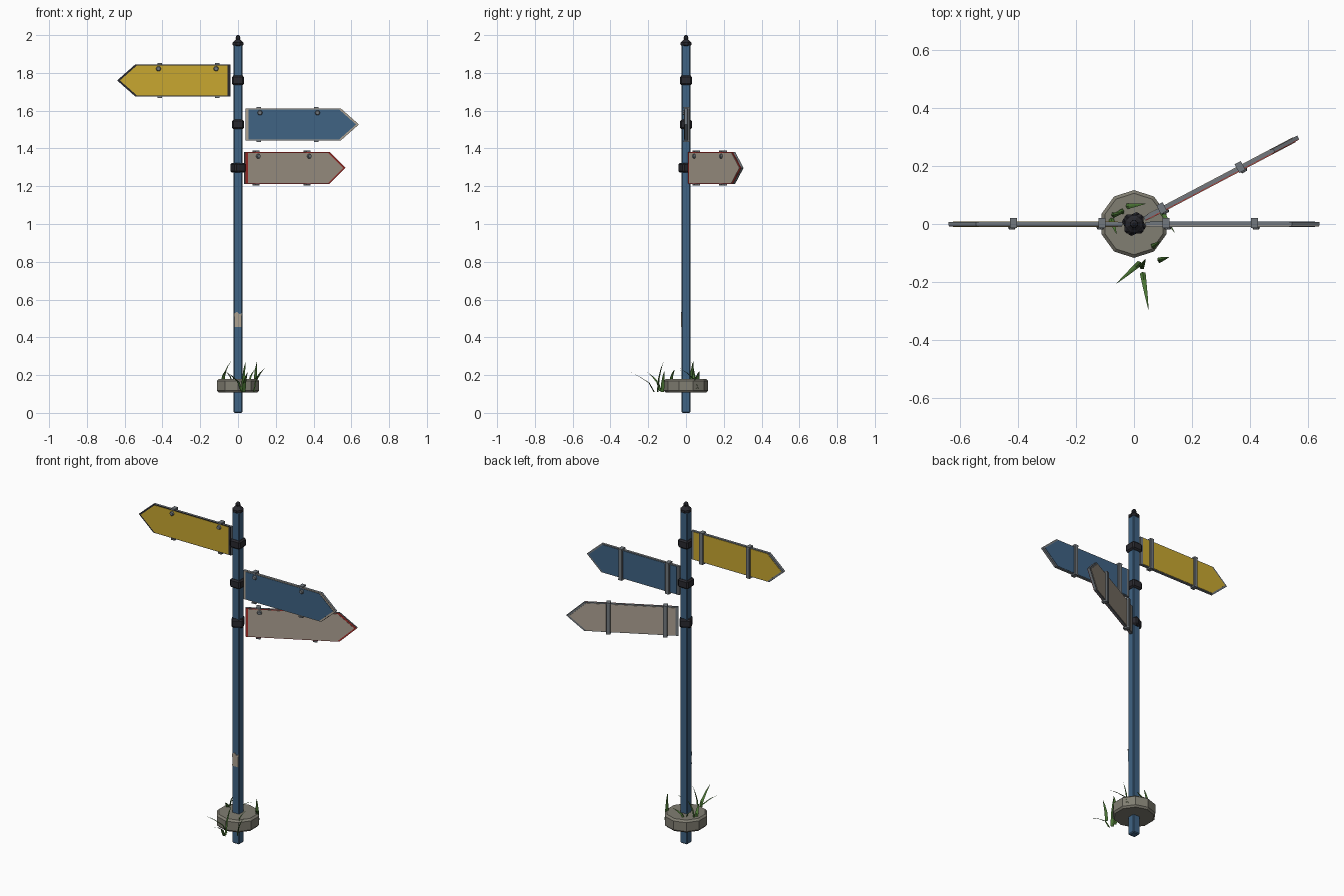
import bpy, bmesh, math
from mathutils import Matrix, Vector

if "Cube" in bpy.data.objects:
    bpy.data.objects.remove(bpy.data.objects["Cube"])


def mat(name, c):
    m = bpy.data.materials.new(name)
    m.diffuse_color = (*c, 1)
    m.use_nodes = True
    m.node_tree.nodes["Principled BSDF"].inputs["Base Color"].default_value = m.diffuse_color
    return m


BLUE = mat("blue paint", (.05, .125, .23))
YELLOW = mat("yellow paint", (.58, .39, .03))
BEIGE = mat("beige paint", (.42, .36, .29))
RED = mat("red paint", (.40, .03, .025))
BLACK = mat("black iron", (.022, .022, .028))
GREY = mat("grey steel", (.17, .19, .21))
STONE = mat("stone", (.22, .21, .17))
GREEN = mat("grass green", (.07, .18, .035))


def finish(bm, name, material, matrix=Matrix(), bevel=0):
    if bevel:
        bmesh.ops.bevel(bm, geom=bm.edges[:], offset=bevel, segments=1, affect='EDGES')
    bmesh.ops.recalc_face_normals(bm, faces=bm.faces[:])
    me = bpy.data.meshes.new(name)
    bm.to_mesh(me)
    bm.free()
    me.materials.append(material)
    ob = bpy.data.objects.new(name, me)
    bpy.context.collection.objects.link(ob)
    ob.matrix_world = matrix
    return ob


def box(name, material, size, loc, matrix=Matrix(), bevel=0):
    bm = bmesh.new()
    bmesh.ops.create_cube(bm, size=1)
    bmesh.ops.scale(bm, vec=size, verts=bm.verts)
    bmesh.ops.translate(bm, vec=loc, verts=bm.verts)
    return finish(bm, name, material, matrix, bevel)


def plate(name, material, outline, y0, y1, matrix=Matrix()):
    """Extrude an x-z outline from y0 to y1."""
    bm = bmesh.new()
    f = bm.faces.new([bm.verts.new((x, y0, z)) for x, z in outline])
    r = bmesh.ops.extrude_face_region(bm, geom=[f])
    vs = [v for v in r['geom'] if isinstance(v, bmesh.types.BMVert)]
    bmesh.ops.translate(bm, vec=(0, y1 - y0, 0), verts=vs)
    return finish(bm, name, material, matrix)


def lathe(name, material, profile, n, turn=0):
    bm = bmesh.new()
    rings = [[bm.verts.new((r * math.cos(turn + 2 * math.pi * i / n),
                            r * math.sin(turn + 2 * math.pi * i / n), z))
              for i in range(n)] for r, z in profile]
    for a, b in zip(rings, rings[1:]):
        for i in range(n):
            bm.faces.new((a[i], a[(i + 1) % n], b[(i + 1) % n], b[i]))
    bm.faces.new(rings[0][::-1])
    bm.faces.new(rings[-1])
    return finish(bm, name, material)


# post, finial and stone footing
box("post", BLUE, (.046, .046, 1.95), (0, 0, .975), bevel=.005)
lathe("finial", BLACK, [(.024, 1.942), (.031, 1.947), (.031, 1.96), (.023, 1.966),
                        (.012, 1.978), (.014, 1.985), (.011, 1.994), (.004, 2.0)], 8, math.pi / 8)
lathe("stone_footing", STONE, [(.108, .108), (.117, .118), (.117, .17), (.106, .18)], 10, math.pi / 2)

# worn patch on the post front
plate("worn_patch", BEIGE, [(-.019, .455), (.019, .455), (.019, .51), (.023, .53), (.008, .522),
                            (-.006, .535), (-.022, .525), (-.018, .5)], -.0265, -.0225)


# arrow signs
def arrow(s):
    """Arrow outline scaled about its own centre."""
    pts = [(.04, -.084), (.545, -.084), (.64, 0), (.545, .084), (.04, .084)]
    return [(.34 + (x - .34) * s, z * s) for x, z in pts]


def sign(label, z, matrix, panel, border, straps):
    m = Matrix.Translation((0, 0, z)) @ matrix
    front = -1
    plate(label + "_sign_core", GREY, arrow(1), -.006, .007, m)
    plate(label + "_sign_border", border, arrow(.995), -.0085, -.006, m)
    plate(label + "_sign_front", panel, arrow(.95), -.0105, -.0085, m)
    plate(label + "_sign_back", panel, arrow(.95), .007, .009, m)
    for i, x in enumerate(straps):
        tag = f"{label}_strap_{i + 1}"
        box(tag, GREY, (.024, .012, .184), (x, .0145, 0), m, .002)
        for s in (1, -1):
            box(f"{tag}_hook_{s}", GREY, (.024, .034, .008), (x, .0035, s * .088), m)
        # bolt head on the front
        bm = bmesh.new()
        bmesh.ops.create_cone(bm, cap_ends=True, segments=8, radius1=.014, radius2=.010, depth=.01,
                              matrix=Matrix.Translation((x + .006, -.0145, .062)) @
                              Matrix.Rotation(math.pi / 2, 4, 'X'))
        finish(bm, tag + "_bolt", GREY, m)
    # clamp round the post
    box(label + "_clamp", BLACK, (.066, .066, .05), (0, 0, 0), m, .008)


sign("yellow", 1.76, Matrix.Scale(-1, 4, (1, 0, 0)), YELLOW, BLACK, (.11, .415))
sign("blue", 1.527, Matrix(), BLUE, BEIGE, (.11, .415))
sign("beige", 1.297, Matrix.Rotation(math.radians(27.8), 4, 'Z'), BEIGE, RED, (.11, .415))

# grass blades: (base x, y, z), (tip x, y, z)
blades = [((.02, -.135, .115), (-.06, -.205, .215)), ((.03, -.17, .11), (.05, -.295, .215)),
          ((.025, -.15, .11), (.04, -.12, .27)), ((.085, -.125, .11), (.12, -.115, .22)),
          ((-.03, .06, .17), (.04, .07, .22)), ((-.035, .045, .17), (-.07, .035, .22)),
          ((-.08, .02, .17), (-.06, -.035, .23)), ((-.075, .03, .17), (-.035, .04, .275)),
          ((.085, .06, .13), (.14, -.03, .235)), ((.09, .05, .13), (.10, .03, .27)),
          ((.06, -.08, .16), (.09, -.06, .23))]
for i, (a, b) in enumerate(blades):
    a, b = Vector(a), Vector(b)
    flat = Vector((b.x - a.x, b.y - a.y, 0))
    out = flat.normalized()
    side = Vector((-out.y, out.x, 0))
    bm = bmesh.new()
    rings = []
    for t, w in ((0, .010), (.4, .0085), (.75, .005), (1, .0006)):
        # rises first, then bends outward
        c = a + flat * t ** 1.7 + Vector((0, 0, (b.z - a.z) * t ** .85))
        rings.append([bm.verts.new(c + side * w), bm.verts.new(c - side * w),
                      bm.verts.new(c - out * w * .5)])
    for p, q in zip(rings, rings[1:]):
        for k in range(3):
            bm.faces.new((p[k], p[(k + 1) % 3], q[(k + 1) % 3], q[k]))
    bm.faces.new(rings[0])
    bm.faces.new(rings[-1])
    finish(bm, f"grass_blade_{i + 1}", GREEN)
